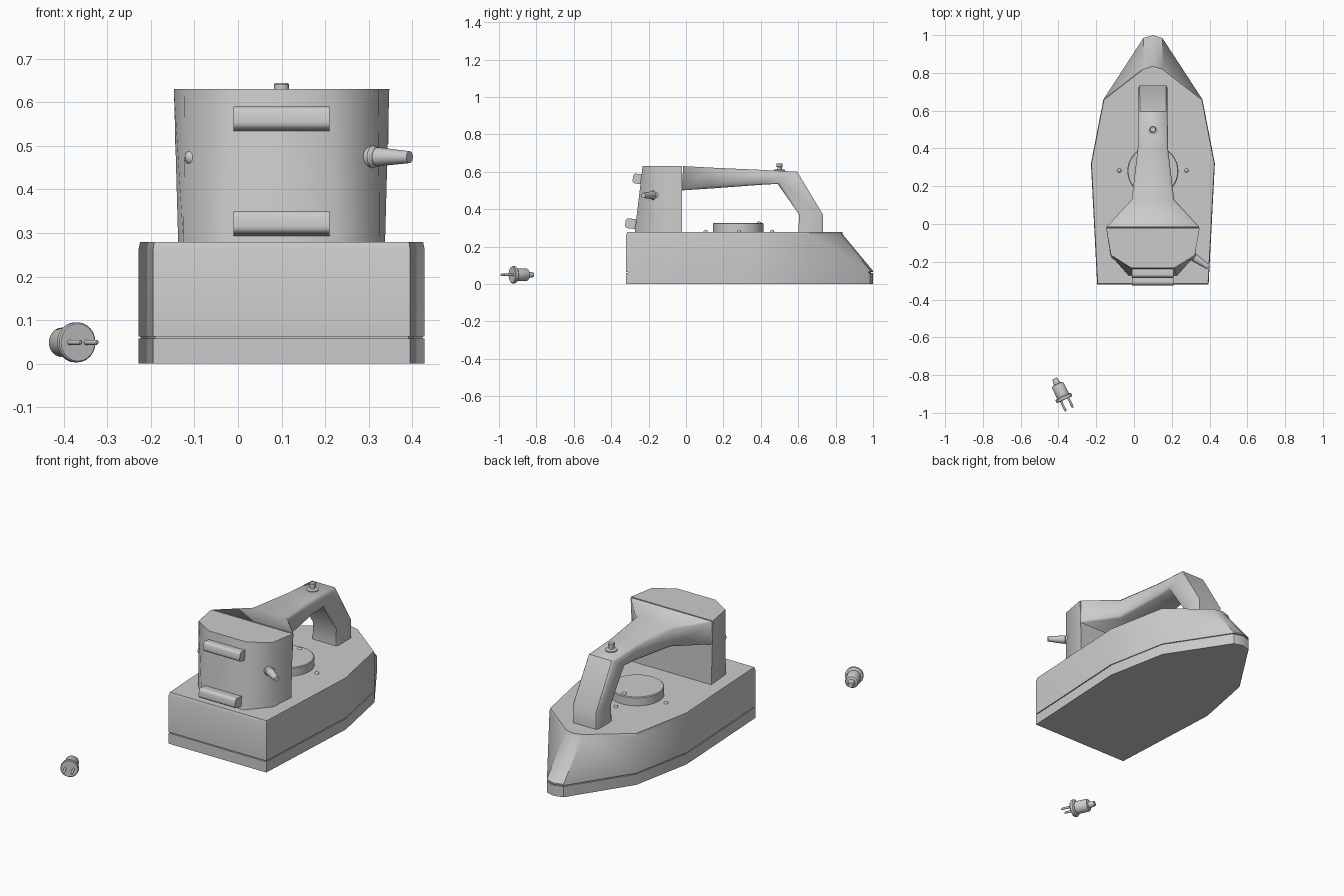
import bpy, bmesh, math
from mathutils import Vector

if "Cube" in bpy.data.objects:
    bpy.data.objects.remove(bpy.data.objects["Cube"])

CX = 0.1  # centre line of the iron


def finish(name, bm, angle=35):
    bmesh.ops.recalc_face_normals(bm, faces=bm.faces)
    me = bpy.data.meshes.new(name)
    bm.to_mesh(me)
    bm.free()
    ob = bpy.data.objects.new(name, me)
    bpy.context.collection.objects.link(ob)
    bpy.ops.object.select_all(action='DESELECT')
    ob.select_set(True)
    bpy.context.view_layer.objects.active = ob
    bpy.ops.object.shade_smooth_by_angle(angle=math.radians(angle))
    return ob


def loft(name, rings, angle=35):
    bm = bmesh.new()
    vs = [[bm.verts.new(p) for p in r] for r in rings]
    n = len(vs[0])
    for a, b in zip(vs, vs[1:]):
        for i in range(n):
            j = (i + 1) % n
            bm.faces.new((a[i], a[j], b[j], b[i]))
    bm.faces.new(vs[0][::-1])
    bm.faces.new(vs[-1])
    return finish(name, bm, angle)


def mirrored(half, z):
    """Closed outline from a half outline (x offset, y), at height z."""
    pts = [(CX + x, y, z) for x, y in half]
    pts += [(CX - x, y, z) for x, y in reversed(half) if x > 0]
    return pts


def turned(name, origin, direction, profile, seg=24, angle=35):
    """Round part: profile of (distance along axis, radius)."""
    d = Vector(direction).normalized()
    q = d.to_track_quat('Z', 'Y')
    rings = []
    for t, r in profile:
        rings.append([Vector(origin) + q @ Vector((r * math.cos(k * math.tau / seg),
                      r * math.sin(k * math.tau / seg), t)) for k in range(seg)])
    return loft(name, rings, angle)


# Soleplate, seam and body share one outline
base = [(0, 1.0), (0.05, 0.985), (0.262, 0.66), (0.328, 0.32), (0.295, -0.32)]
top = [(0, 0.84), (0.05, 0.825), (0.262, 0.66), (0.328, 0.32), (0.295, -0.32)]


def shrink(o, s):
    return [(x * s, 0.3 + (y - 0.3) * s) for x, y in o]


loft("soleplate", [mirrored(base, 0.0), mirrored(base, 0.058)])
loft("seam", [mirrored(shrink(base, 0.985), 0.05), mirrored(shrink(base, 0.985), 0.07)])
loft("body", [mirrored(base, 0.063), mirrored(base, 0.07),
              mirrored(top, 0.262), mirrored(shrink(top, 0.99), 0.279)])

# Rear column, leaning slightly at the back
loft("rear_column", [
    mirrored([(0.237, -0.022), (0.225, -0.165), (0.127, -0.275)], 0.27),
    mirrored([(0.247, -0.022), (0.222, -0.165), (0.115, -0.232)], 0.63)], 50)


# Handle swept from the front leg to the flared join with the column
def section(inner, outer, hw, c=0.2):
    a, b = Vector((0, *inner)), Vector((0, *outer))
    uv = [(-1, c), (-1, 1 - c), (-1 + c, 1), (1 - c, 1),
          (1, 1 - c), (1, c), (1 - c, 0), (-1 + c, 0)]
    return [a.lerp(b, v) + Vector((CX + u * hw, 0, 0)) for u, v in uv]


loft("handle", [
    section((0.6, 0.27), (0.733, 0.27), 0.078, 0.1),
    section((0.605, 0.37), (0.733, 0.37), 0.078, 0.1),
    section((0.49, 0.535), (0.595, 0.60), 0.078, 0.12),
    section((0.40, 0.53), (0.40, 0.61), 0.08, 0.12),
    section((0.13, 0.51), (0.13, 0.622), 0.112, 0.12),
    section((-0.023, 0.50), (-0.015, 0.63), 0.245, 0.03)], 50)

# Rear rest bars
for name, y, z in (("upper_rest_bar", -0.257, 0.562), ("lower_rest_bar", -0.297, 0.323)):
    bm = bmesh.new()
    bmesh.ops.create_cube(bm, size=1)
    bmesh.ops.scale(bm, vec=(0.22, 0.055, 0.053), verts=bm.verts)
    edges = [e for e in bm.edges if all(v.co.y < 0 for v in e.verts)
             and abs(e.verts[0].co.x - e.verts[1].co.x) > 0.1]
    bmesh.ops.bevel(bm, geom=edges, offset=0.016, segments=4, profile=0.5, affect='EDGES')
    ob = finish(name, bm)
    ob.location = (CX, y, z)
    ob.rotation_euler.x = math.radians(-7)

# Cord strain relief and the matching screw on the other side
turned("cord_relief", (0.29, -0.158, 0.475), (0.83, -0.56, -0.01),
       [(0, 0.026), (0.025, 0.026), (0.033, 0.019), (0.036, 0.022), (0.125, 0.0135)])
dome = [(0, 1.0), (0.35, 0.94), (0.7, 0.7), (0.95, 0.3), (1.0, 0.03)]
turned("side_screw", (-0.103, -0.168, 0.473), (-0.83, -0.56, 0),
       [(t * 0.02, r * 0.019) for t, r in dome], angle=60)

# Dial with rim, pointer stud and tick studs
turned("dial", (CX, 0.28, 0.27), (0, 0, 1),
       [(0, 0.135), (0.052, 0.135), (0.056, 0.131)], 48)
turned("dial_stud", (CX, 0.39, 0.325), (0, 0, 1),
       [(t * 0.009, r * 0.012) for t, r in dome], 16, 60)
for k in range(4):
    a = k * math.pi / 2
    turned("body_stud_%d" % (k + 1), (CX + 0.178 * math.cos(a), 0.283 + 0.178 * math.sin(a), 0.278),
           (0, 0, 1), [(t * 0.012, r * 0.011) for t, r in dome], 16, 60)

# Steam button on the handle
turned("button", (CX, 0.5, 0.595), (0, 0, 1),
       [(0, 0.03), (0.015, 0.03), (0.018, 0.012), (0.03, 0.012),
        (0.032, 0.017), (0.046, 0.017), (0.049, 0.014)])

# Detached plug lying behind the iron
d = Vector((0.43, -0.9, 0)).normalized()
side = Vector((-d.y, d.x, 0))
face = Vector((-0.367, -0.93, 0.049))
turned("plug", face, d,
       [(-0.124, 0.013), (-0.094, 0.018), (-0.09, 0.03), (-0.084, 0.034), (-0.022, 0.034),
        (-0.02, 0.042), (-0.016, 0.046), (-0.003, 0.046), (0, 0.043)])
for s, name in ((-1, "left_prong"), (1, "right_prong")):
    turned(name, face + side * s * 0.021 - d * 0.005, d,
           [(0, 0.006), (0.058, 0.006), (0.063, 0.003)], 12)
